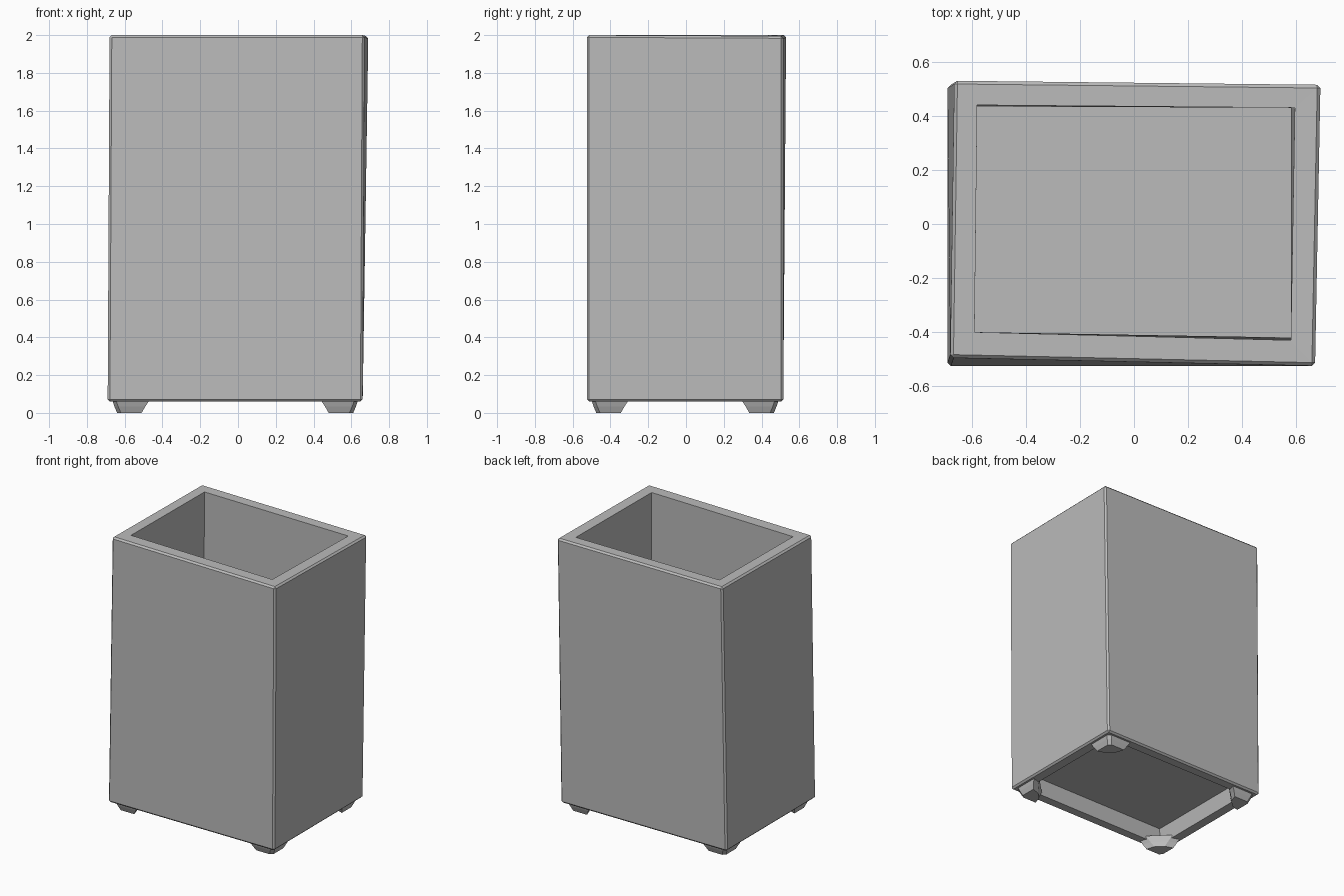
import bpy, bmesh
from mathutils import Vector

cube = bpy.data.objects.get("Cube")
if cube:
    bpy.data.objects.remove(cube, do_unlink=True)

grey = bpy.data.materials.new("plain grey")
grey.use_nodes = True
COLOUR = (0.5, 0.5, 0.5, 1)
grey.diffuse_color = COLOUR
grey.node_tree.nodes["Principled BSDF"].inputs["Base Color"].default_value = COLOUR


def loft(name, rings, bevel_rings=()):
    """Closed solid through rings of points, with capped ends."""
    bm = bmesh.new()
    loops = [[bm.verts.new(p) for p in ring] for ring in rings]
    n = len(loops[0])
    for low, high in zip(loops, loops[1:]):
        for i in range(n):
            j = (i + 1) % n
            bm.faces.new((low[i], low[j], high[j], high[i]))
    bm.faces.new(loops[0][::-1])
    bm.faces.new(loops[-1])
    bmesh.ops.recalc_face_normals(bm, faces=bm.faces)
    # Soften the upright corners of the chosen rings
    chosen = {v for r in bevel_rings for v in loops[r]}
    edges = [e for e in bm.edges if set(e.verts) <= chosen]
    if edges:
        bmesh.ops.bevel(bm, geom=edges, offset=0.012, segments=1,
                        affect='EDGES', profile=0.5)
    mesh = bpy.data.meshes.new(name)
    bm.to_mesh(mesh)
    bm.free()
    mesh.materials.append(grey)
    obj = bpy.data.objects.new(name, mesh)
    bpy.context.collection.objects.link(obj)
    return obj


def rect(x0, x1, y0, y1, z):
    return [(x0, y0, z), (x1, y0, z), (x1, y1, z), (x0, y1, z)]


# Planter body: hollow underside, slightly leaning walls, thick rim, deep inside
outer_top = [(-0.68, -0.495, 2), (0.67, -0.525, 2),
             (0.69, 0.515, 1.995), (-0.665, 0.53, 2)]
inner_top = [(-0.59, -0.40, 2), (0.58, -0.43, 2),
             (0.595, 0.43, 1.995), (-0.58, 0.44, 2)]
loft("planter_body", [
    rect(-0.59, 0.56, -0.43, 0.42, 0.17),
    rect(-0.61, 0.58, -0.45, 0.44, 0.06),
    rect(-0.69, 0.66, -0.525, 0.515, 0.06),
    outer_top,
    inner_top,
    rect(-0.59, 0.58, -0.42, 0.435, 0.24),
], bevel_rings=(2, 3))

# Four tapered corner feet, with a diagonal inner side
for side_x, cx in (("right", -0.68), ("left", 0.65)):
    for side_y, cy in (("front", -0.515), ("back", 0.505)):
        sx, sy = (1 if cx < 0 else -1), (1 if cy < 0 else -1)

        def ring(inset, arm, z):
            shape = [(inset + 0.02, inset), (arm, inset), (arm - 0.02, inset + 0.06),
                     (inset + 0.06, arm - 0.02), (inset, arm), (inset, inset + 0.02)]
            return [Vector((cx + sx * a, cy + sy * b, z)) for a, b in shape]

        loft(f"{side_y}_{side_x}_foot",
             [ring(0.04, 0.17, 0.0), ring(0.025, 0.19, 0.035), ring(0.01, 0.22, 0.08)])
